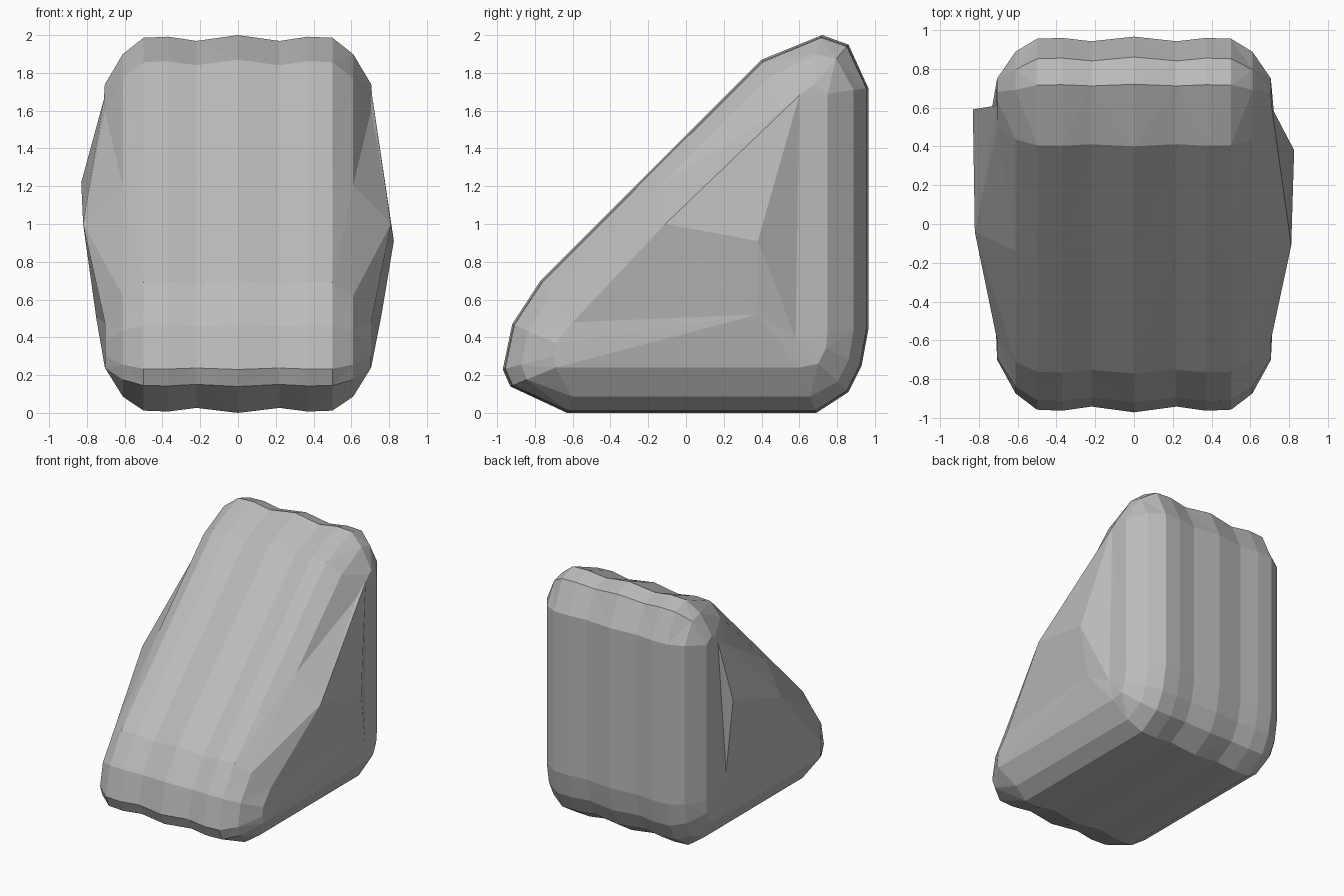
import bpy, bmesh

if "Cube" in bpy.data.objects:
    bpy.data.objects.remove(bpy.data.objects["Cube"])

# Side outline (y, z) at mid width, paired with the pulled-in outline at the flanks
OUTER = [(-.97, .23), (-.93, .14), (-.63, 0), (.69, 0), (.86, .11), (.93, .25), (.965, .44),
         (.965, 1.72), (.86, 1.95), (.72, 2.0), (.40, 1.87), (-.15, 1.32), (-.77, .70), (-.92, .47)]
INNER = [(-.70, .30), (-.69, .24), (-.55, .24), (.60, .24), (.70, .26), (.74, .34), (.75, .44),
         (.75, 1.69), (.68, 1.74), (.64, 1.72), (.50, 1.60), (-.12, 1.0), (-.60, .48), (-.69, .37)]
# Width stations: (x, how far the outline is pulled in); small values make the grooves
HALF = [(.22, .11), (.37, .03), (.50, .05), (.61, .36), (.705, 1)]
STATIONS = [(-x, t) for x, t in reversed(HALF)] + [(0, 0)] + HALF

rock = bpy.data.materials.new("stone grey")
rock.diffuse_color = (.5, .5, .5, 1)
rock.use_nodes = True
rock.node_tree.nodes["Principled BSDF"].inputs["Base Color"].default_value = rock.diffuse_color

bm = bmesh.new()
n = len(OUTER)

# Lofted body with shallow lengthwise grooves
rings = []
for x, t in STATIONS:
    rings.append([bm.verts.new((x, a[0] + (b[0] - a[0]) * t, a[1] + (b[1] - a[1]) * t))
                  for a, b in zip(OUTER, INNER)])
for a, b in zip(rings, rings[1:]):
    for i in range(n):
        j = (i + 1) % n
        bm.faces.new((a[i], a[j], b[j], b[i]))


# Chipped flank: a raised lump with a steep break towards the back
def flank(ring, front, upper, peak, lower, mid):
    ring[11].co = front
    P, B, Q, R = (bm.verts.new(c) for c in (upper, peak, lower, mid))
    v = ring
    A = v[11]
    for f in ((A, B, P), (A, P, v[10]), (v[10], P, v[9]), (v[9], P, v[8]), (v[8], P, v[7]),
              (P, Q, v[6], v[7]), (Q, v[5], v[6]), (Q, v[4], v[5]), (Q, v[3], v[4]),
              (P, B, Q), (B, A, R), (B, R, Q), (A, v[12], R), (v[12], v[13], R),
              (v[13], v[0], R), (v[0], v[1], R), (v[1], v[2], R), (R, v[2], v[3]), (R, v[3], Q)):
        bm.faces.new(f)


flank(rings[-1], (.81, -.11, 1.0), (.71, .60, 1.68), (.825, .38, .91), (.72, .58, .40), (.76, .38, .52))
flank(rings[0], (-.82, -.04, 1.0), (-.71, .61, 1.66), (-.83, .59, 1.22), (-.74, .55, .60), (-.75, .36, .50))

bmesh.ops.triangulate(bm, faces=[f for f in bm.faces if len(f.verts) > 3])
bmesh.ops.recalc_face_normals(bm, faces=bm.faces)
mesh = bpy.data.meshes.new("wedge_rock")
bm.to_mesh(mesh)
bm.free()
mesh.materials.append(rock)
bpy.context.collection.objects.link(bpy.data.objects.new("wedge_rock", mesh))
